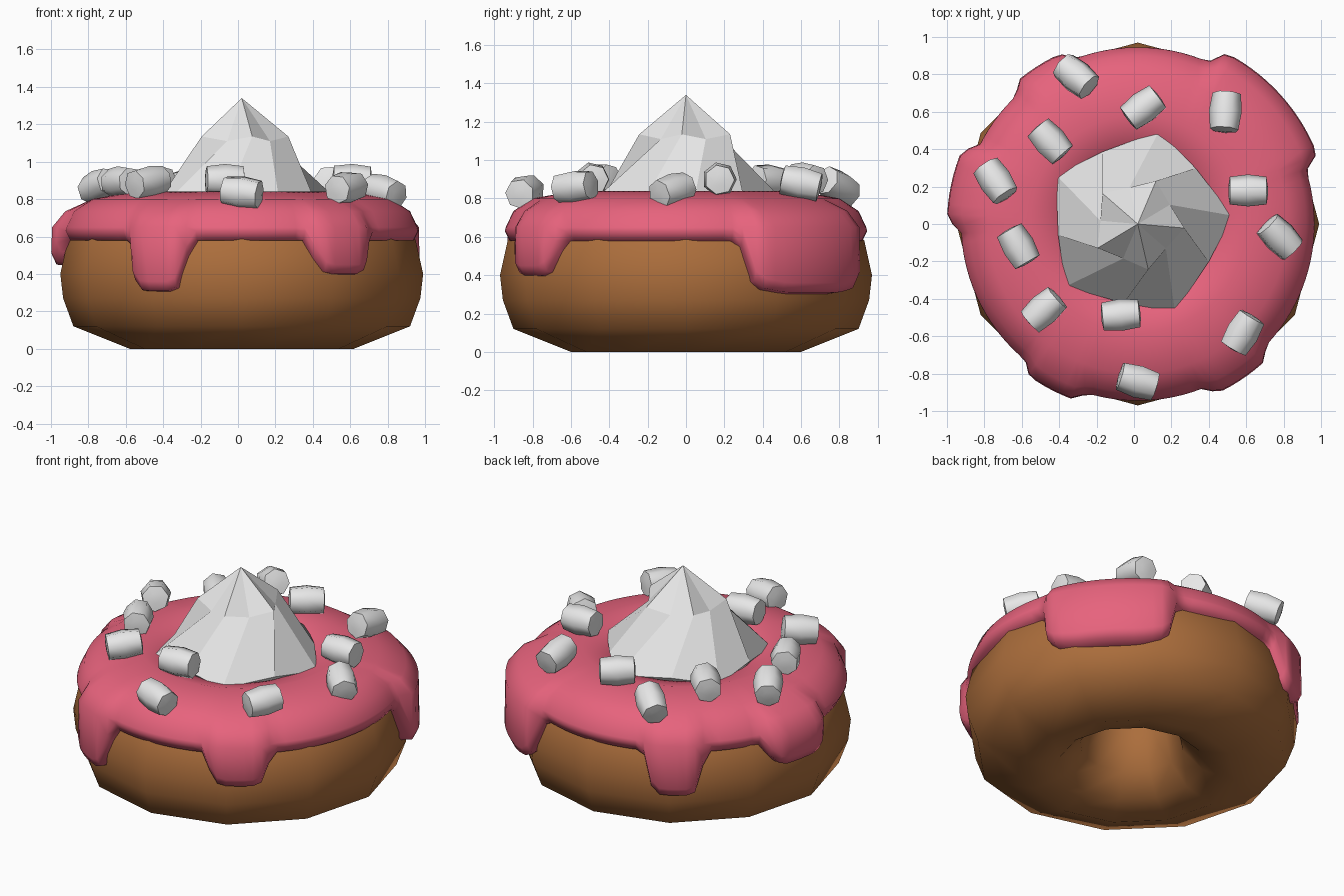
import bpy, bmesh, math
from mathutils import Matrix, Vector

if "Cube" in bpy.data.objects:
    bpy.data.objects.remove(bpy.data.objects["Cube"])

CX = 0.02  # ring centre in x


def material(name, rgb):
    m = bpy.data.materials.new(name)
    m.diffuse_color = (*rgb, 1)
    m.use_nodes = True
    m.node_tree.nodes["Principled BSDF"].inputs["Base Color"].default_value = m.diffuse_color
    return m


brown = material("dough_brown", (0.41, 0.155, 0.045))
pink = material("icing_pink", (0.80, 0.125, 0.205))
white = material("cream_white", (0.80, 0.80, 0.80))


def loft(name, rows, mat, closed=False, smooth=True, apex=None):
    """Join rings of points with quads; optional closed profile or apex."""
    bm = bmesh.new()
    vs = [[bm.verts.new(p) for p in row] for row in rows]
    n = len(rows[0])
    pairs = list(zip(vs, vs[1:]))
    if closed:
        pairs.append((vs[-1], vs[0]))
    for a, b in pairs:
        for i in range(n):
            j = (i + 1) % n
            bm.faces.new((a[i], a[j], b[j], b[i]))
    if apex:
        t = bm.verts.new(apex)
        for i in range(n):
            bm.faces.new((vs[-1][i], vs[-1][(i + 1) % n], t))
    bmesh.ops.recalc_face_normals(bm, faces=bm.faces)
    for f in bm.faces:
        f.smooth = smooth
    return finish(name, bm, mat)


def finish(name, bm, mat):
    me = bpy.data.meshes.new(name)
    bm.to_mesh(me)
    bm.free()
    me.materials.append(mat)
    ob = bpy.data.objects.new(name, me)
    bpy.context.collection.objects.link(ob)
    return ob


def polar(r, deg, z):
    a = math.radians(deg)
    return (CX + r * math.cos(a), r * math.sin(a), z)


# Dough ring: twelve-sided, flat underneath
profile = [(0.60, 0), (0.90, 0.12), (0.955, 0.27), (0.97, 0.40), (0.93, 0.58),
           (0.80, 0.74), (0.60, 0.79), (0.40, 0.72), (0.27, 0.55), (0.25, 0.38),
           (0.30, 0.17), (0.42, 0.05)]
loft("dough_ring", [[polar(r, i * 30, z) for i in range(12)] for r, z in profile],
     brown, closed=True)

# Icing: cap over the ring with drips (angle, half width, bottom z, outer radius)
drips = [(-118, 9, 0.30, 1.0), (-56, 10, 0.39, 1.0), (42, 22, 0.30, 1.03),
         (122, 9, 0.32, 1.0), (168, 12, 0.44, 1.02)]


def icing_column(deg):
    zb, ro = 0.57, 0.945
    for c, h, z, r in drips:
        d = abs((deg - c + 180) % 360 - 180)
        f = min(1, max(0, (h + 2.5 - d) / 4))
        if f > 0:
            corner = 0.07 * max(0, d / h - 0.5)
            zb = 0.57 + (z + corner - 0.57) * f
            ro = 0.945 + (r - 0.945) * f
    return [(0.29, 0.67), (0.42, 0.80), (0.58, 0.84), (0.80, 0.80),
            (0.90 + (ro - 0.945) * 0.6, 0.735), (ro - 0.005, 0.65),
            (ro, zb + 0.06), (ro - 0.025, zb + 0.01), (ro - 0.11, zb)]


cols = [icing_column(i * 3) for i in range(120)]
loft("icing", [[polar(*(cols[i][k][0], i * 3, cols[i][k][1])) for i in range(120)]
               for k in range(9)], pink)

# Whipped cream: twisted five-sided peak
base, low, mid = [], [], []
for k in range(5):
    a = k * 72
    base += [polar(0.51, a + 5, 0.80), polar(0.43, a + 44, 0.82)]
    mid += [polar(0.20, a + 31, 1.11), polar(0.25, a + 67, 1.135)]
floor = [(CX + (p[0] - CX) * 0.8, p[1] * 0.8, 0.72) for p in base]
loft("cream_peak", [floor, base, mid], white, smooth=False, apex=(CX, 0, 1.34))

# Marshmallows: six-sided barrels lying on the icing (x, y, z, heading)
spots = [(-0.31, 0.79, 0.86, -42), (0.05, 0.62, 0.90, 37), (0.49, 0.60, 0.88, 85),
         (-0.45, 0.44, 0.89, -48), (-0.74, 0.23, 0.87, -55), (0.61, 0.175, 0.90, 0),
         (0.78, -0.07, 0.84, -45), (-0.62, -0.12, 0.89, -60), (-0.48, -0.46, 0.89, 42),
         (-0.07, -0.49, 0.90, 5), (0.02, -0.84, 0.835, -18), (0.58, -0.58, 0.86, 60)]
for n, (x, y, z, head) in enumerate(spots):
    r = math.hypot(x - CX, y)
    slope = max(0, min(0.45, (r - 0.6) * 1.6))
    tangent = Vector((-y, x - CX, 0))
    rot = Matrix.Rotation(slope, 4, tangent) @ Matrix.Rotation(math.radians(head), 4, 'Z')
    m = Matrix.Translation((x, y, z)) @ rot
    rows = []
    for u, rad in [(-0.105, 0.03), (-0.098, 0.078), (0, 0.09), (0.098, 0.078), (0.105, 0.03)]:
        rows.append([m @ Vector((u, rad * math.cos(t * math.tau / 7), rad * math.sin(t * math.tau / 7)))
                     for t in range(7)])
    ob = loft(f"marshmallow_{n + 1}", rows, white)
    bm = bmesh.new()
    bm.from_mesh(ob.data)
    bmesh.ops.holes_fill(bm, edges=[e for e in bm.edges if e.is_boundary], sides=0)
    bmesh.ops.recalc_face_normals(bm, faces=bm.faces)
    for e in bm.edges:
        e.smooth = e.calc_face_angle(0) < math.radians(55)
    bm.to_mesh(ob.data)
    bm.free()
